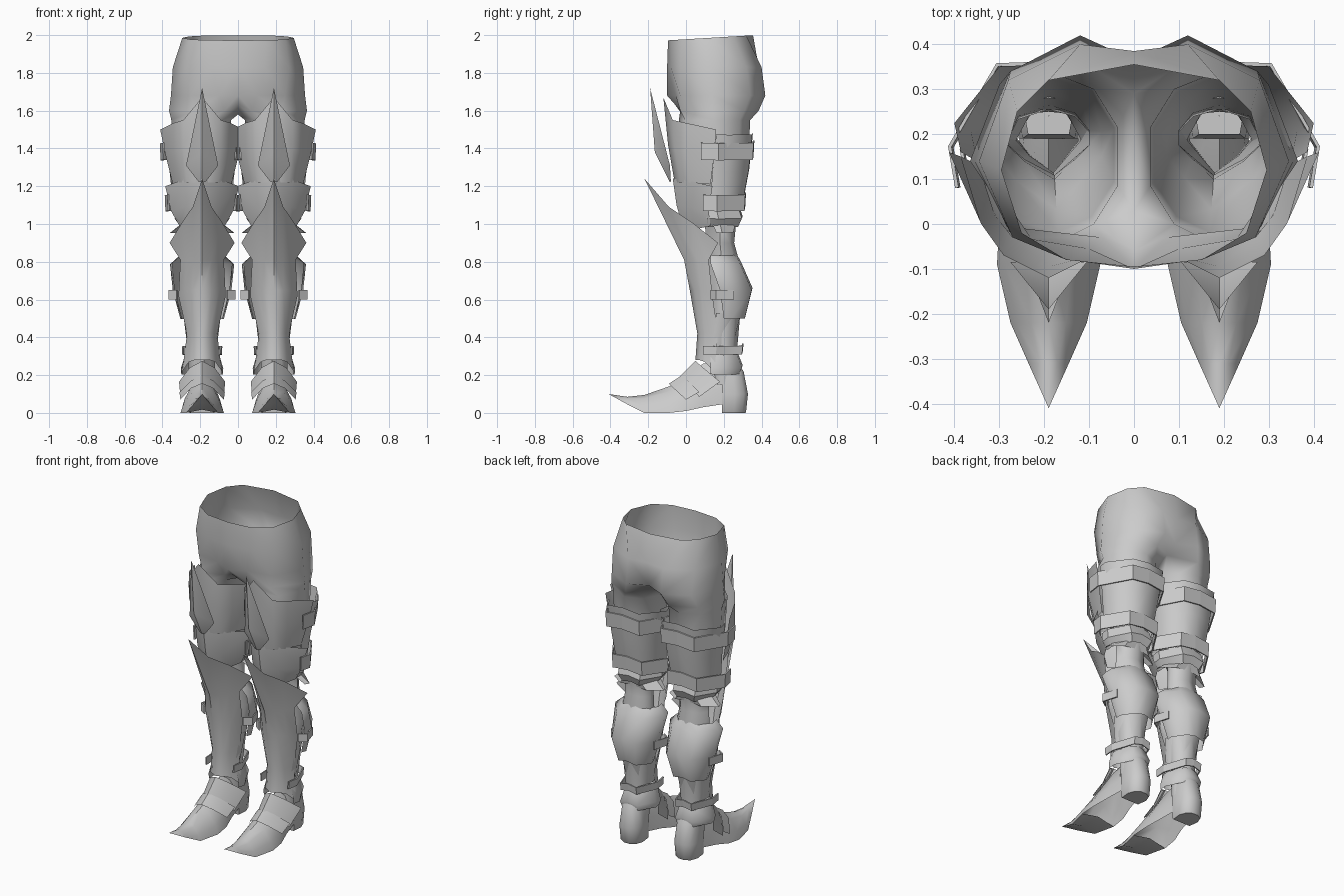
import bpy, bmesh, math

CX = 0.19  # leg centre line
steel = bpy.data.materials.new("grey_steel")
steel.diffuse_color = (0.6, 0.6, 0.6, 1)


def build(name, rows, closed=False, thick=0.0, angle=35):
    """Skin rows of points, then mirror to the other leg."""
    bm = bmesh.new()
    grid = [[bm.verts.new(p) for p in r] for r in rows]
    for a, b in zip(grid, grid[1:]):
        n = len(a)
        for i in range(n if closed else n - 1):
            j = (i + 1) % n
            bm.faces.new((a[i], a[j], b[j], b[i]))
    return finish(name, bm, thick, angle)


def finish(name, bm, thick=0.0, angle=35):
    bmesh.ops.remove_doubles(bm, verts=bm.verts, dist=0.0005)
    bmesh.ops.recalc_face_normals(bm, faces=bm.faces)
    me = bpy.data.meshes.new(name)
    bm.to_mesh(me)
    bm.free()
    ob = bpy.data.objects.new(name, me)
    bpy.context.collection.objects.link(ob)
    me.materials.append(steel)
    if angle:
        bpy.context.view_layer.objects.active = ob
        ob.select_set(True)
        bpy.ops.object.shade_smooth_by_angle(angle=math.radians(angle))
        ob.select_set(False)
    if thick:
        s = ob.modifiers.new("thickness", 'SOLIDIFY')
        s.thickness = thick
        s.offset = -1
    m = ob.modifiers.new("other_side", 'MIRROR')
    m.use_clip = True
    m.merge_threshold = 0.0005
    return ob


def shell(name, rows, **kw):
    """Rows run from the centre ridge to one edge as (dx, y, z); both halves are made."""
    full = [[(CX - d, y, z) for d, y, z in r[:0:-1]] + [(CX + d, y, z) for d, y, z in r]
            for r in rows]
    return build(name, full, **kw)


def back_arc(name, rows, peak=.012, **kw):
    """Rows (z, half width, edge y, back y): wraps round the back of the leg."""
    shell(name, [[(0, yb, z + peak), (w * 0.52, yb - 0.004, z),
                  (w, ye + (yb - ye) * 0.33, z - 0.003), (w * 0.93, ye, z)]
                 for z, w, ye, yb in rows], **kw)


# Trousers: pelvis half arcs, joined at the crotch into a closed leg tube
pelvis = [
    (1.99, [(0, -.095), (.15, -.08), (.25, -.02), (.295, .12), (.26, .25), (.19, .32), (0, .355)]),
    (1.83, [(0, -.10), (.14, -.08), (.27, -.03), (.345, .14), (.28, .32), (.12, .40), (0, .385)]),
    (1.68, [(0, -.10), (.10, -.055), (.25, -.03), (.355, .14), (.275, .34), (.12, .42), (0, .365)]),
    (1.60, [(0, -.06), (.07, -.03), (.23, -.03), (.365, .14), (.30, .31), (.15, .385), (0, .29)])]
legs = [  # z, centre y, half width, half depth
    (1.55, .150, .163, .190), (1.35, .155, .155, .175), (1.15, .160, .125, .135),
    (1.00, .180, .095, .085), (0.90, .180, .095, .075), (0.70, .200, .120, .110),
    (0.50, .190, .095, .095), (0.33, .190, .075, .080), (0.15, .190, .070, .080)]
angles = [-128, -98, -55, 0, 45, 90, 128, 160, 200]
rows = []
for z, pts in pelvis:
    tilt = 0.06 if z > 1.9 else 0
    lift = 0.035 if z == 1.60 else 0
    rows.append([(x, y, z + tilt * (y - .2) + (lift if x == 0 else 0)) for x, y in pts])
bm = bmesh.new()
upper = [[bm.verts.new(p) for p in r] for r in rows]
for a, b in zip(upper, upper[1:]):
    for i in range(6):
        bm.faces.new((a[i], a[i + 1], b[i + 1], b[i]))
ring = upper[-1] + [bm.verts.new((0, .19, 1.58)), bm.verts.new((0, .03, 1.58))]
for z, cy, w, d in legs:
    new = []
    for t in angles:
        c, s = math.cos(math.radians(t)), math.sin(math.radians(t))
        if s < 0 and z < 1.3:  # lower leg comes to a blunt shin at the front
            s = -1.1 * (1 - abs(c))
        new.append(bm.verts.new((CX + w * c, cy + d * s, z)))
    for i in range(9):
        j = (i + 1) % 9
        bm.faces.new((ring[i], ring[j], new[j], new[i]))
    ring = new
finish("trousers", bm, angle=70)

# Thigh plate with pointed top, and the narrow spike plate over it
shell("thigh_plate", [
    [(0, -.12, 1.67), (.10, -.07, 1.55), (.15, .0, 1.535), (.222, .16, 1.50)],
    [(0, -.095, 1.42), (.10, -.06, 1.40), (.15, .0, 1.38), (.195, .15, 1.37)],
    [(0, -.06, 1.22), (.08, -.03, 1.22), (.12, .02, 1.22), (.155, .13, 1.21)]], angle=45)
shell("thigh_spike", [
    [(0, -.19, 1.72), (.0, -.19, 1.72)],
    [(0, -.165, 1.38), (.085, -.085, 1.31)],
    [(0, -.085, 1.22), (.02, -.08, 1.225)]])

# Knee plate under the greave spike
shell("knee_plate", [
    [(0, -.07, 1.24), (.10, -.01, 1.235), (.195, .14, 1.20)],
    [(0, -.05, 1.10), (.09, .0, 1.09), (.165, .12, 1.07)],
    [(0, -.01, .96), (.07, .04, .97), (.12, .13, .99)]])

# Greave: ridged shin guard rising to a spike
shell("greave", [
    [(0, -.22, 1.24), (.05, -.09, 1.09), (.105, .03, 1.01), (.172, .17, .90)],
    [(0, -.01, .81), (.05, .02, .81), (.085, .06, .81), (.115, .12, .81)],
    [(0, .02, .65), (.05, .045, .65), (.09, .08, .65), (.125, .14, .62)],
    [(0, .06, .42), (.035, .075, .42), (.06, .10, .42), (.08, .17, .42)],
    [(0, .05, .28), (.04, .07, .28), (.07, .10, .27), (.105, .15, .22)]], angle=50)

# Rear armour shells: thigh, hem, knee cuff, calf and ankle
back_arc("thigh_back", [(1.475, .210, .16, .355), (1.28, .172, .14, .335),
                        (1.12, .155, .13, .305)], angle=65)
back_arc("thigh_hem", [(1.09, .14, .10, .28), (1.03, .145, .11, .30), (.985, .11, .11, .28)])
back_arc("knee_cuff", [(1.00, .115, .14, .265), (.955, .172, .16, .255)])
back_arc("calf_back", [(.835, .12, .13, .265), (.79, .17, .13, .29),
                       (.65, .155, .18, .352), (.50, .115, .20, .315)], angle=65)
back_arc("lower_calf", [(.53, .10, .16, .295), (.35, .078, .14, .25)], angle=70)
back_arc("ankle_back", [(.31, .09, .13, .272), (.24, .112, .13, .30), (.205, .11, .13, .285)],
         angle=65)

# Straps
for name, z0, z1, w, ye, yb in [("upper_strap", 1.34, 1.43, .224, .08, .362),
                                ("lower_strap", 1.07, 1.155, .198, .09, .318),
                                ("ankle_strap", .31, .355, .107, .09, .305)]:
    back_arc(name, [(z1, w, ye, yb), (z0, w * .98, ye, yb - .005)], thick=.008, angle=0)
for s in (-1, 1):  # calf buckles
    build("calf_buckle", [[(CX + s * d, y, z) for d, y in ((.135, .13), (.178, .16), (.15, .255))]
                          for z in (.65, .60)], thick=.008, angle=0)

# Sabaton: long pointed toe; rows are y, half width, bottom, top
toe = [(-.41, 0, .10, .10), (-.31, .045, .045, .085), (-.22, .085, 0, .095),
       (-.09, .115, 0, .14), (0, .11, .01, .19), (.09, .085, .03, .26), (.19, .065, .045, .29)]
shell("sabaton", [
    [(0, y, t), (w * .45, y, b + (t - b) * .8), (w * .85, y, b + (t - b) * .35), (w, y, b)]
    for y, w, b, t in toe], angle=50)
shell("sole", [[(0, y, b + w * .2), (w, y, b)] for y, w, b, t in toe[:4]], angle=50)

# Overlapping instep bands
shell("toe_band", [
    [(0, -.09, .155), (.06, -.065, .13), (.115, .0, .07)],
    [(0, -.02, .20), (.06, .01, .17), (.12, .07, .11)]])
shell("instep_band", [
    [(0, -.03, .195), (.065, .01, .15), (.115, .07, .085)],
    [(0, .05, .275), (.065, .09, .24), (.122, .18, .165)]])

# Heel boot, closed at the sole
heel = [(.29, .05, .20, .255), (.22, .065, .19, .305), (.10, .074, .19, .328),
        (.005, .07, .19, .318), (0, .066, .192, .314), (0, .001, .24, .241)]
build("heel", [[(CX + sx * w, y, z) for sx, y in
                ((-.9, y0), (.9, y0), (1, y0 + (y1 - y0) * .5), (.75, y0 + (y1 - y0) * .85),
                 (.3, y1), (-.3, y1), (-.75, y0 + (y1 - y0) * .85),
                 (-1, y0 + (y1 - y0) * .5))] for z, w, y0, y1 in heel], closed=True, angle=50)
